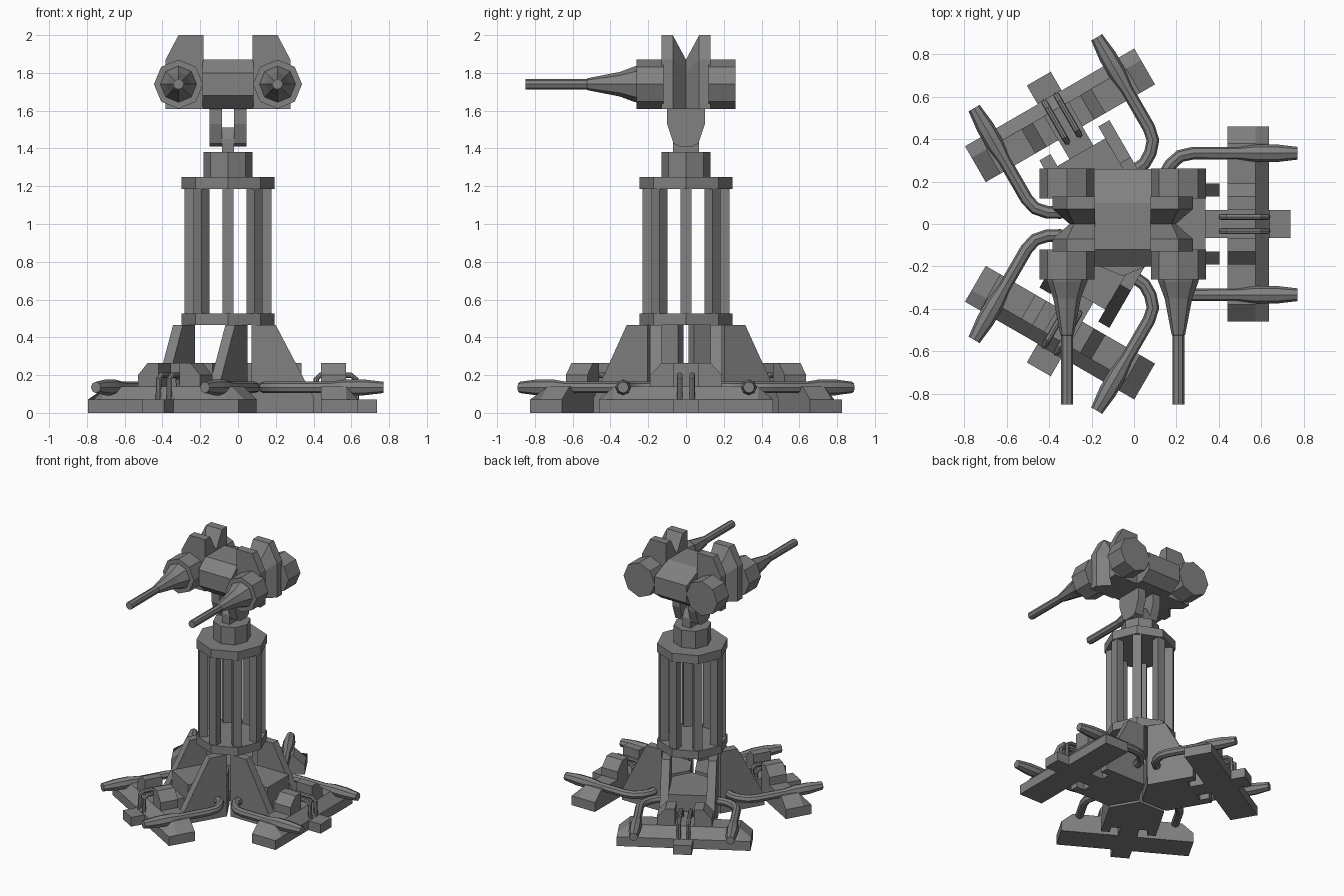
import bpy, bmesh, math
from mathutils import Matrix, Vector

cube = bpy.data.objects.get("Cube")
if cube:
    bpy.data.objects.remove(cube)

CX = -0.053  # tower axis
GREY = (0.22, 0.22, 0.22, 1)
metal = bpy.data.materials.new("grey_metal")
metal.use_nodes = True
metal.diffuse_color = GREY
metal.node_tree.nodes["Principled BSDF"].inputs["Base Color"].default_value = GREY


def loft(name, rings, turn=0.0):
    """Skin closed rings of points, cap both ends, place about the tower axis."""
    bm = bmesh.new()
    loops = [[bm.verts.new(p) for p in ring] for ring in rings]
    for a, b in zip(loops, loops[1:]):
        for i in range(len(a)):
            j = (i + 1) % len(a)
            bm.faces.new((a[i], a[j], b[j], b[i]))
    bm.faces.new(loops[0])
    bm.faces.new(loops[-1])
    bmesh.ops.recalc_face_normals(bm, faces=bm.faces)
    mesh = bpy.data.meshes.new(name)
    bm.to_mesh(mesh)
    bm.free()
    mesh.materials.append(metal)
    ob = bpy.data.objects.new(name, mesh)
    ob.matrix_world = Matrix.Translation((CX, 0, 0)) @ Matrix.Rotation(turn, 4, 'Z')
    bpy.context.collection.objects.link(ob)
    return ob


def prism_y(name, profile, y0, y1, turn=0.0):
    return loft(name, [[(x, y, z) for x, z in profile] for y in (y0, y1)], turn)


def prism_x(name, profile, x0, x1, turn=0.0):
    return loft(name, [[(x, y, z) for y, z in profile] for x in (x0, x1)], turn)


def prism_z(name, profile, z0, z1, turn=0.0):
    return loft(name, [[(x, y, z) for x, y in profile] for z in (z0, z1)], turn)


def octagon(r):
    return [(r * math.cos(k * math.pi / 4), r * math.sin(k * math.pi / 4)) for k in range(8)]


def tube(name, path, radii, turn):
    """Eight-sided pipe swept along a path."""
    pts = [Vector(p) for p in path]
    side = (pts[1] - pts[0]).cross(pts[2] - pts[1]).normalized()
    rings = []
    for i, p in enumerate(pts):
        d = (pts[min(i + 1, len(pts) - 1)] - pts[max(i - 1, 0)]).normalized()
        across = side.cross(d)
        rings.append([p + across * u + side * v for u, v in octagon(radii[i])])
    ob = loft(name, rings, turn)
    ob.data.shade_smooth()
    ob.data.set_sharp_from_angle(angle=math.radians(30))


# Three identical legs
for n, turn in enumerate((0, math.tau / 3, -math.tau / 3)):
    tag = f"_{n + 1}"
    prism_z("leg_hub" + tag, [(0.015, 0), (0.125, 0.19), (0.39, 0.19), (0.39, -0.19),
                              (0.125, -0.19)], 0, 0.07, turn)
    prism_z("leg_platform" + tag, [(0.02, 0), (0.095, 0.13), (0.39, 0.13), (0.39, -0.13),
                                   (0.095, -0.13)], 0.06, 0.265, turn)
    prism_y("foot_beam" + tag, [(0.35, 0), (0.35, 0.14), (0.62, 0.14), (0.69, 0.07),
                                (0.79, 0.07), (0.79, 0)], -0.065, 0.065, turn)
    # Cross bar with chamfered front and ends
    loft("foot_bar" + tag, [[(0.493, y, 0), (0.493, y, top), (0.625, y, top),
                             (0.688, y, 0.07), (0.688, y, 0)]
                            for y, top in ((-0.46, 0.071), (-0.38, 0.14),
                                           (0.38, 0.14), (0.46, 0.071))], turn)
    for s, hand in ((1, "left"), (-1, "right")):
        end = f"_{hand}{tag}"
        prism_y("leg_fin" + end, [(0.125, 0), (0.125, 0.465), (0.253, 0.465),
                                  (0.455, 0.08), (0.455, 0)], s * 0.13, s * 0.19, turn)
        prism_x("foot_block" + end, [(s * 0.065, 0.1), (s * 0.065, 0.265), (s * 0.13, 0.265),
                                     (s * 0.19, 0.2), (s * 0.19, 0.1)], 0.493, 0.625, turn)
        # Twin staple pipes over the foot
        staple = [(0.465, 0.1), (0.468, 0.18), (0.49, 0.2), (0.65, 0.2), (0.677, 0.18), (0.68, 0.06)]
        tube("staple_pipe" + end, [(x, s * 0.033, z) for x, z in staple], [0.015] * 6, turn)
        # Large side pipe ending in a swollen nozzle
        path = [(0.19, 0.17), (0.195, 0.23), (0.225, 0.28), (0.27, 0.32), (0.33, 0.333),
                (0.54, 0.333), (0.62, 0.333), (0.72, 0.333), (0.822, 0.333)]
        tube("side_pipe" + end, [(x, s * y, 0.135) for x, y in path],
             [0.03] * 6 + [0.042, 0.042, 0.03], turn)

# Tower
prism_z("lower_flange", octagon(0.245), 0.465, 0.525)
prism_z("upper_flange", octagon(0.245), 1.185, 1.25)
prism_z("tower_neck", octagon(0.13), 1.25, 1.38)
for k in range(8):
    prism_z(f"tower_post_{k + 1}", [(0.17, -0.03), (0.23, -0.03), (0.23, 0.03), (0.17, 0.03)],
            0.52, 1.19, k * math.pi / 4)

# Yoke joint
prism_x("yoke_stub", [(-0.07, 1.375), (-0.07, 1.45), (-0.04, 1.51), (0.04, 1.51),
                      (0.07, 1.45), (0.07, 1.375)], -0.033, 0.033)
for s, hand in ((1, "left"), (-1, "right")):
    prism_x("yoke_prong_" + hand, [(-0.1, 1.62), (-0.1, 1.53), (-0.065, 1.425), (-0.03, 1.41),
                                   (0.03, 1.41), (0.065, 1.425), (0.1, 1.53), (0.1, 1.62)],
            s * 0.033, s * 0.097)

# Turret hull
prism_x("turret_hull", [(-0.12, 1.87), (0.1, 1.87), (0.26, 1.8), (0.26, 1.67), (0.18, 1.61),
                        (-0.12, 1.61), (-0.2, 1.68), (-0.2, 1.8)], -0.135, 0.135)

for s, hand in ((1, "left"), (-1, "right")):
    # Side armour with ears and a V groove in the middle
    full = [(0.13, 1.61), (0.33, 1.61), (0.33, 1.87), (0.262, 2.0), (0.13, 2.0)]
    groove = [(0.13, 1.61), (0.25, 1.61), (0.25, 1.8), (0.23, 1.87), (0.13, 1.87)]
    loft("side_armour_" + hand, [[(s * x, y, z) for x, z in sec] for y, sec in
                                 ((-0.13, full), (-0.07, full), (0, groove),
                                  (0.07, full), (0.13, full))])
    # Drums and barrel
    gx = s * 0.262
    for part, stations in (("front_drum_", ((-0.262, 0.13), (-0.12, 0.13))),
                           ("rear_drum_", ((0.12, 0.13), (0.262, 0.13))),
                           ("gun_barrel_", ((-0.25, 0.097), (-0.27, 0.095), (-0.35, 0.065),
                                            (-0.52, 0.032), (-0.525, 0.028), (-0.85, 0.028)))):
        loft(part + hand, [[(gx + u, y, 1.74 + v) for u, v in octagon(r)] for y, r in stations])
